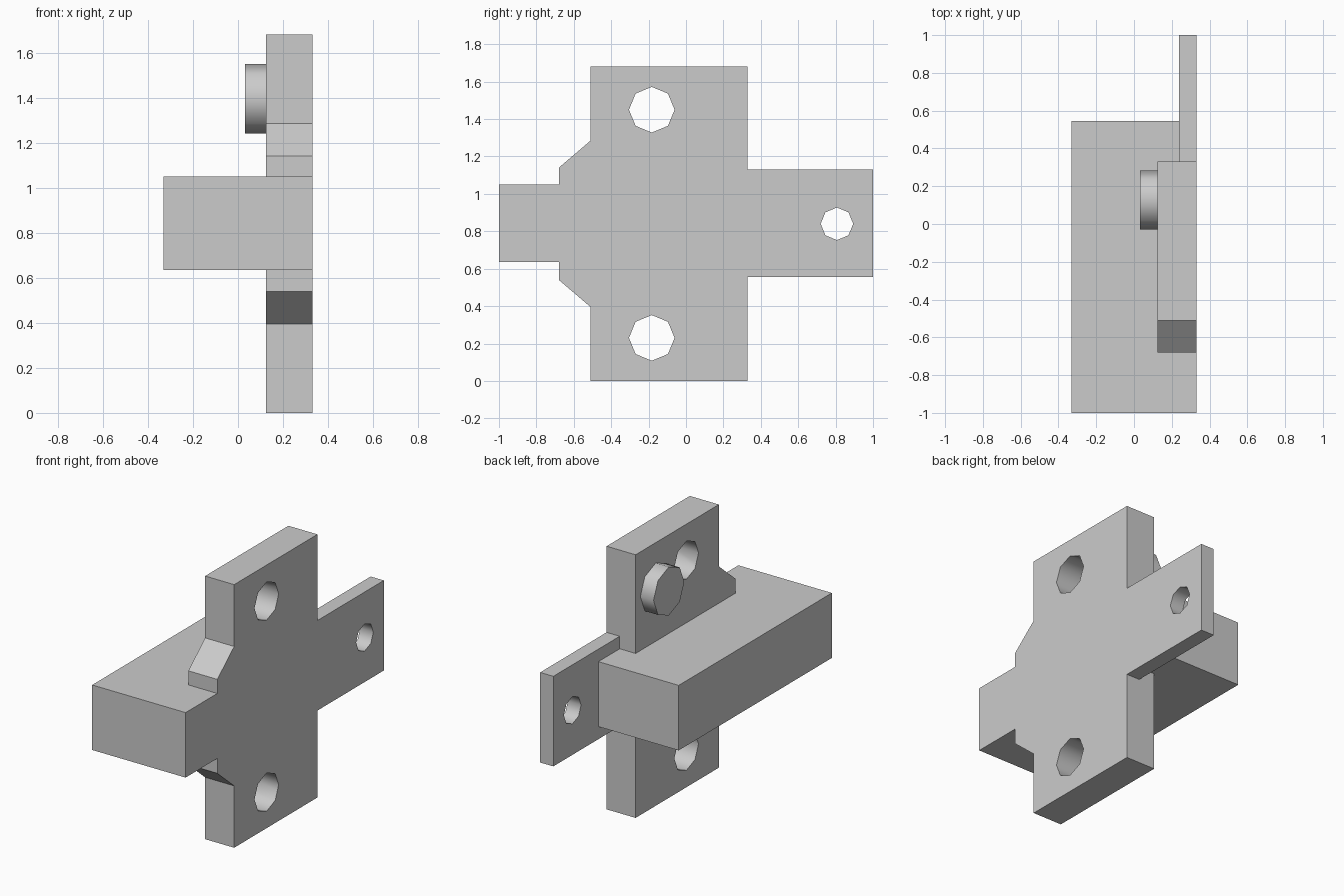
import bpy, bmesh, math
from mathutils import Matrix

if "Cube" in bpy.data.objects:
    bpy.data.objects.remove(bpy.data.objects["Cube"])


def prism(name, outline, axis, lo, hi):
    """Extrude a 2D outline: axis 'x' takes (y, z) points, axis 'z' takes (x, y)."""
    def place(p, t):
        return (t, p[0], p[1]) if axis == 'x' else (p[0], p[1], t)
    bm = bmesh.new()
    face = bm.faces.new([bm.verts.new(place(p, lo)) for p in outline])
    out = bmesh.ops.extrude_face_region(bm, geom=[face])
    top = [v for v in out['geom'] if isinstance(v, bmesh.types.BMVert)]
    bmesh.ops.translate(bm, verts=top, vec=place((0, 0), hi - lo))
    bmesh.ops.recalc_face_normals(bm, faces=bm.faces)
    return link(name, bm)


def disc(name, y, z, radius, lo, hi):
    """Eight-sided cylinder along x, smooth wall and flat caps."""
    pts = [(y + radius * math.cos(i * math.pi / 4),
            z + radius * math.sin(i * math.pi / 4)) for i in range(8)]
    ob = prism(name, pts, 'x', lo, hi)
    for f in ob.data.polygons:
        f.use_smooth = abs(f.normal.x) < 0.5
    return ob


def link(name, bm):
    me = bpy.data.meshes.new(name)
    bm.to_mesh(me)
    bm.free()
    ob = bpy.data.objects.new(name, me)
    bpy.context.collection.objects.link(ob)
    return ob


def drill(ob, y, z, radius):
    """Cut a through hole along x."""
    cutter = disc("hole_cutter", y, z, radius, -0.1, 0.6)
    cutter.hide_render = True
    mod = ob.modifiers.new("hole", 'BOOLEAN')
    mod.operation, mod.solver, mod.object = 'DIFFERENCE', 'EXACT', cutter
    bpy.context.view_layer.objects.active = ob
    bpy.ops.object.modifier_apply(modifier=mod.name)
    bpy.data.objects.remove(cutter, do_unlink=True)


# Upright mounting plate with a bevelled shoulder, mirrored about mid height
mid = 0.84
lower = [(0.33, 0.0), (-0.51, 0.0), (-0.51, 0.395), (-0.68, 0.54)]
upper = [(y, 2 * mid - z) for y, z in reversed(lower)]
plate = prism("mounting_plate", lower + upper, 'x', 0.125, 0.33)
for side in (-1, 1):
    drill(plate, -0.183, mid + side * 0.61, 0.122)

# Thin side tab with one hole
tab = prism("side_tab", [(0.33, 0.555), (1.0, 0.555), (1.0, 1.13), (0.33, 1.13)],
            'x', 0.237, 0.33)
drill(tab, 0.807, mid, 0.087)

# Long body bar, notched around the plate and tab
prism("body_bar", [(-0.33, -1.0), (0.33, -1.0), (0.33, -0.68), (0.125, -0.68),
                   (0.125, 0.33), (0.237, 0.33), (0.237, 0.545), (-0.33, 0.545)],
      'z', 0.635, 1.05)

# Round boss on the back of the plate
disc("boss", 0.127, 1.395, 0.155, 0.032, 0.125)
